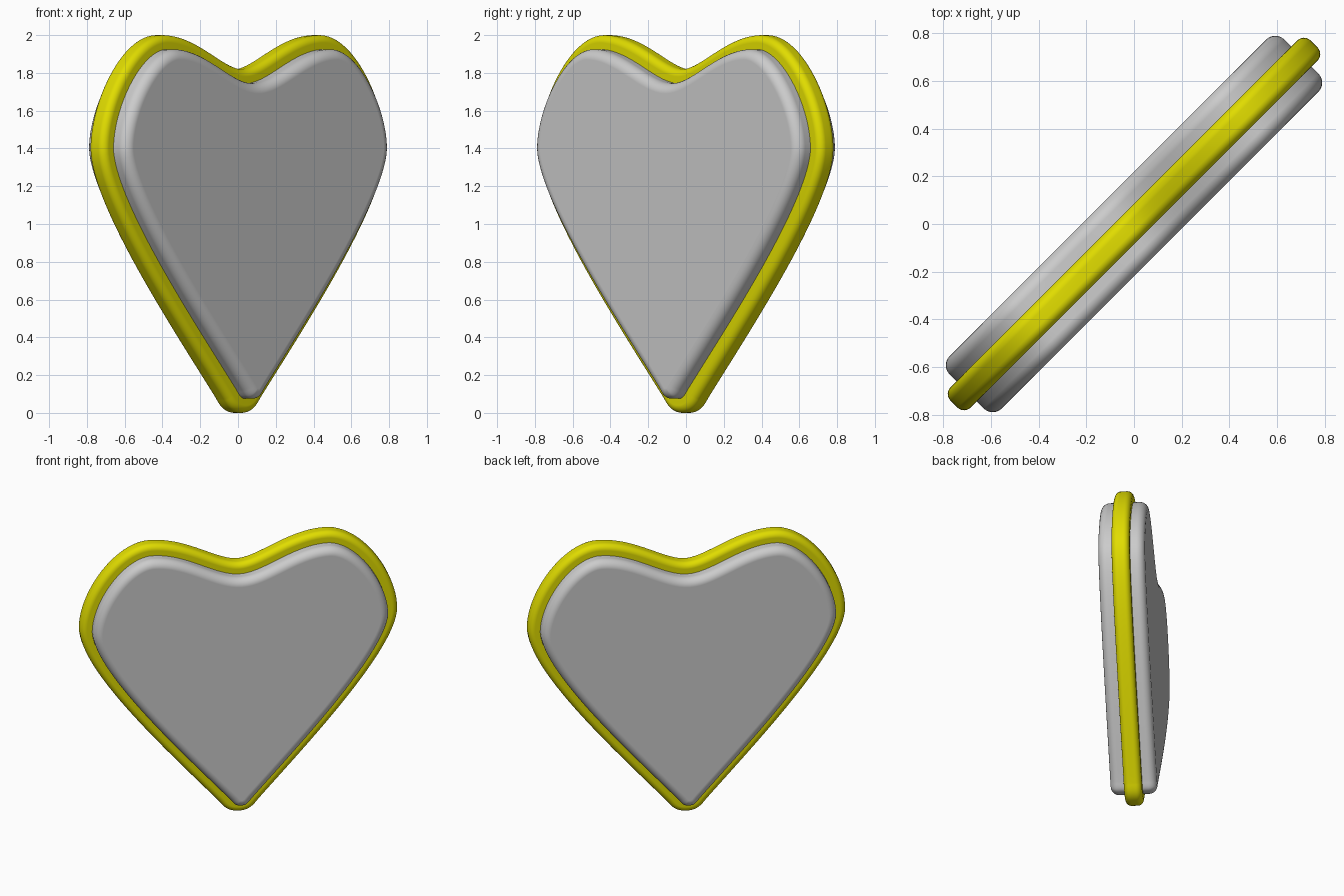
import bpy, bmesh, math
from mathutils import Vector

if "Cube" in bpy.data.objects:
    bpy.data.objects.remove(bpy.data.objects["Cube"])

# Right half of the heart outline (tip -> cleft), as cubic bezier segments
SEGMENTS = [
    ((0, 0), (0.07, 0), (0.10, 0.035), (0.13, 0.075), 12),
    ((0.13, 0.075), (0.45, 0.44), (1.067, 1.10), (1.067, 1.40), 28),
    ((1.067, 1.40), (1.067, 1.65), (0.83, 2.0), (0.59, 2.0), 24),
    ((0.59, 2.0), (0.34, 2.0), (0.14, 1.82), (0, 1.82), 20),
]
half = []
for a, b, c, d, n in SEGMENTS:
    a, b, c, d = map(Vector, (a, b, c, d))
    for i in range(n):
        t = i / n
        s = 1 - t
        half.append(a*s**3 + b*3*s*s*t + c*3*s*t*t + d*t**3)
half.append(Vector((0, 1.82)))


def outline(inset):
    """Whole heart loop, moved inwards by inset."""
    pts = []
    last = len(half) - 1
    for i, p in enumerate(half):
        tan = (half[min(i + 1, last)] - half[max(i - 1, 0)]).normalized()
        if i in (0, last):
            tan = Vector((1 if i == 0 else -1, 0))
        pts.append(p + Vector((-tan.y, tan.x)) * inset)
    # collapse points that crossed the centre line near the tip
    k = next(i for i in range(1, last) if pts[i].x > 0.001)
    if k > 1:
        for i in range(k):
            pts[i] = Vector((pts[k].x * i / k, pts[k].y))
    pts[0].x = pts[last].x = 0
    return pts + [Vector((-p.x, p.y)) for p in reversed(pts[1:last])]


def rounded_rows(inset, half_depth, r, steps=6):
    """(inset, depth) rows of a rounded edge from front to back."""
    arc = [(inset + r - r * math.sin(a), half_depth - r + r * math.cos(a))
           for a in (math.pi / 2 * i / steps for i in range(steps + 1))]
    return arc + [(d, -y) for d, y in reversed(arc)]


def heart(name, rows, ring):
    bm = bmesh.new()
    loops = [[bm.verts.new((p.x, y, p.y)) for p in outline(d)] for d, y in rows]
    pairs = list(zip(loops, loops[1:]))
    if ring:
        pairs.append((loops[-1], loops[0]))
    for l0, l1 in pairs:
        for i in range(len(l0)):
            j = (i + 1) % len(l0)
            bm.faces.new((l0[i], l0[j], l1[j], l1[i]))
    if not ring:
        bm.faces.new(loops[0])
        bm.faces.new(loops[-1])
    bmesh.ops.recalc_face_normals(bm, faces=bm.faces)
    me = bpy.data.meshes.new(name)
    bm.to_mesh(me)
    bm.free()
    ob = bpy.data.objects.new(name, me)
    bpy.context.collection.objects.link(ob)
    ob.rotation_euler.z = math.radians(45)
    bpy.ops.object.select_all(action='DESELECT')
    ob.select_set(True)
    bpy.context.view_layer.objects.active = ob
    bpy.ops.object.shade_smooth_by_angle(angle=math.radians(40))
    ob.modifiers.new("weighted", 'WEIGHTED_NORMAL').keep_sharp = True
    return ob


# Thick grey heart
heart("heart_body", rounded_rows(0.075, 0.155, 0.055), False)

# Yellow band around the middle of the edge
band = heart("edge_band",
             rounded_rows(0, 0.06, 0.04) + [(0.1, -0.06), (0.1, 0.06)], True)
mat = bpy.data.materials.new("yellow")
mat.diffuse_color = (0.75, 0.72, 0.0, 1)
mat.use_nodes = True
mat.node_tree.nodes["Principled BSDF"].inputs["Base Color"].default_value = mat.diffuse_color
band.data.materials.append(mat)
